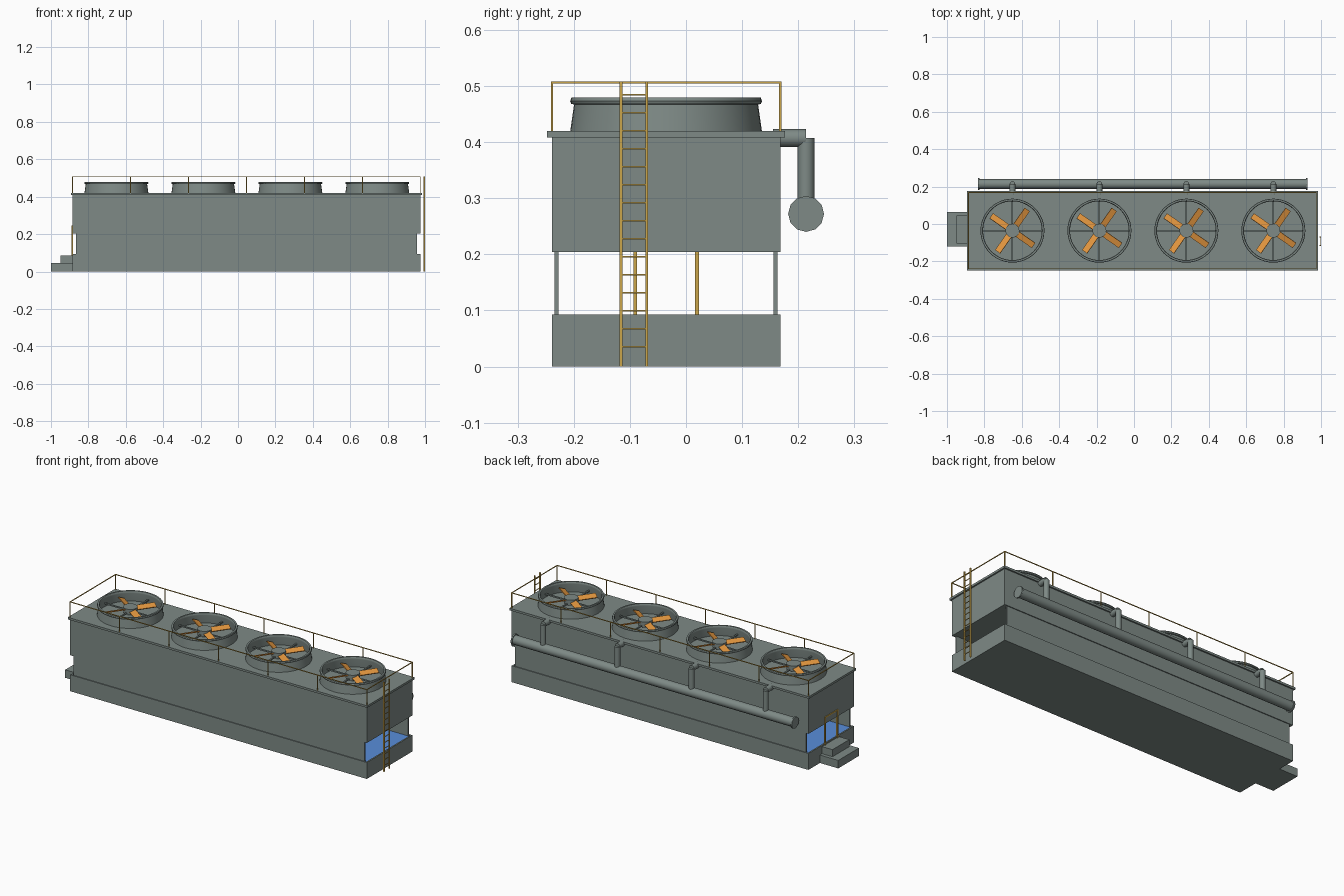
import bpy, bmesh, math
from mathutils import Vector, Matrix

if "Cube" in bpy.data.objects:
    bpy.data.objects.remove(bpy.data.objects["Cube"])


def material(name, rgb):
    m = bpy.data.materials.new(name)
    m.diffuse_color = (*rgb, 1)
    m.use_nodes = True
    m.node_tree.nodes["Principled BSDF"].inputs["Base Color"].default_value = m.diffuse_color
    return m


GREY = material("grey steel", (0.21, 0.255, 0.24))
YELLOW = material("safety yellow", (0.60, 0.38, 0.07))
ORANGE = material("fan orange", (0.78, 0.31, 0.05))
BLUE = material("water blue", (0.10, 0.27, 0.70))


def finish(name, bm, mat, smooth=False):
    me = bpy.data.meshes.new(name)
    bmesh.ops.recalc_face_normals(bm, faces=bm.faces[:])
    bm.to_mesh(me)
    bm.free()
    ob = bpy.data.objects.new(name, me)
    bpy.context.collection.objects.link(ob)
    me.materials.append(mat)
    if smooth:
        bpy.ops.object.select_all(action='DESELECT')
        ob.select_set(True)
        bpy.context.view_layer.objects.active = ob
        bpy.ops.object.shade_smooth_by_angle(angle=math.radians(40))
    return ob


def add_box(bm, x0, x1, y0, y1, z0, z1):
    mid = Vector(((x0 + x1) / 2, (y0 + y1) / 2, (z0 + z1) / 2))
    size = Matrix.Diagonal((x1 - x0, y1 - y0, z1 - z0, 1))
    bmesh.ops.create_cube(bm, size=1, matrix=Matrix.Translation(mid) @ size)


def boxes(name, mat, *dims):
    bm = bmesh.new()
    for d in dims:
        add_box(bm, *d)
    return finish(name, bm, mat)


def tube(name, mat, a, b, r, sides=16):
    a, b = Vector(a), Vector(b)
    rot = (b - a).to_track_quat('Z', 'Y').to_matrix().to_4x4()
    bm = bmesh.new()
    bmesh.ops.create_cone(bm, cap_ends=True, segments=sides, radius1=r, radius2=r,
                          depth=(b - a).length,
                          matrix=Matrix.Translation((a + b) / 2) @ rot)
    return finish(name, bm, mat, sides > 12)


def lathe(name, mat, profile, centre, sides=48):
    # closed (radius, height) profile spun around a vertical axis
    bm = bmesh.new()
    rings = []
    for i in range(sides):
        t = 2 * math.pi * i / sides
        rings.append([bm.verts.new((centre[0] + r * math.cos(t),
                                    centre[1] + r * math.sin(t), z)) for r, z in profile])
    n = len(profile)
    for i in range(sides):
        p, q = rings[i], rings[(i + 1) % sides]
        for j in range(n):
            k = (j + 1) % n
            bm.faces.new((p[j], q[j], q[k], p[k]))
    return finish(name, bm, mat, True)


X0, X1, Y0, Y1 = -0.885, 0.975, -0.239, 0.168
YC = (Y0 + Y1) / 2
FANS = [-0.65, -0.185, 0.28, 0.745]

# Basin with rim and water
boxes("basin", GREY, (X0, X1, Y0, Y1, 0, 0.07),
      (X0, X1, Y0, Y0 + 0.008, 0.07, 0.093), (X0, X1, Y1 - 0.008, Y1, 0.07, 0.093),
      (X0, X0 + 0.008, Y0 + 0.008, Y1 - 0.008, 0.07, 0.093),
      (X1 - 0.008, X1, Y0 + 0.008, Y1 - 0.008, 0.07, 0.093))
boxes("water", BLUE, (X0 + 0.008, X1 - 0.008, Y0 + 0.008, Y1 - 0.008, 0.07, 0.086))

# Side walls of the open tunnel, upper casing and deck
boxes("side_walls", GREY, (-0.867, 0.957, Y0 + 0.005, Y0 + 0.012, 0.088, 0.21),
      (-0.867, 0.957, Y1 - 0.012, Y1 - 0.005, 0.088, 0.21))
boxes("upper_casing", GREY, (X0, X1, Y0, Y1, 0.204, 0.41))
boxes("deck", GREY, (X0 - 0.008, X1 + 0.008, Y0 - 0.009, Y1 + 0.008, 0.408, 0.42))

# Entry steps and door frame
boxes("entry_steps", GREY, (-1.0, X0, -0.12, 0.065, 0, 0.045),
      (-0.95, X0, -0.105, 0.045, 0.045, 0.085))
FX = (X0 - 0.004, X0 + 0.004)
boxes("door_frame", YELLOW, (*FX, -0.094, -0.087, 0.085, 0.245),
      (*FX, 0.016, 0.023, 0.085, 0.245), (*FX, -0.094, 0.023, 0.238, 0.245))

# Fan stacks, hubs, struts and blades
for fx in FANS:
    c = (fx, YC)
    lathe("fan_stack", GREY, [(0.171, 0.418), (0.164, 0.467), (0.169, 0.468), (0.171, 0.473),
                              (0.169, 0.479), (0.160, 0.479), (0.157, 0.474), (0.157, 0.467),
                              (0.163, 0.418)], c)
    boxes("fan_struts", GREY, (fx - 0.16, fx + 0.16, YC - 0.004, YC + 0.004, 0.437, 0.444),
          (fx - 0.004, fx + 0.004, YC - 0.16, YC + 0.16, 0.437, 0.444))
    tube("fan_hub", GREY, (*c, 0.434), (*c, 0.465), 0.037, 24)
    bm = bmesh.new()
    for k in range(4):
        mat = (Matrix.Translation((fx, YC, 0.453)) @ Matrix.Rotation(math.radians(55 + 90 * k), 4, 'Z')
               @ Matrix.Translation((0.085, 0, 0)) @ Matrix.Rotation(math.radians(20), 4, 'X')
               @ Matrix.Diagonal((0.106, 0.034, 0.005, 1)))
        bmesh.ops.create_cube(bm, size=1, matrix=mat)
    finish("fan_blades", bm, ORANGE)

# Railing around the deck
R = 0.002
rail = []
for y in (Y0, Y1):
    rail.append((X0 - R, X1 + R, y - R, y + R, 0.504, 0.508))
    for i in range(7):
        x = X0 + (X1 - X0) * i / 6
        rail.append((x - R, x + R, y - R, y + R, 0.418, 0.506))
for x in (X0, X1):
    rail.append((x - R, x + R, Y0, Y1, 0.504, 0.508))
boxes("railing", YELLOW, *rail)

# Ladder
ladder = [(0.993, 1.0, y - 0.0025, y + 0.0025, 0, 0.508) for y in (-0.116, -0.07)]
for i in range(15):
    z = 0.035 + 0.0321 * i
    ladder.append((0.995, 0.998, -0.116, -0.07, z - 0.0015, z + 0.0015))
boxes("ladder", YELLOW, *ladder)

# Supply pipe with end flanges and a riser for each fan
PY, PZ = 0.214, 0.272
tube("supply_pipe", GREY, (-0.835, PY, PZ), (0.925, PY, PZ), 0.026)
for x in (-0.835, 0.92):
    tube("pipe_flange", GREY, (x, PY, PZ), (x + 0.008, PY, PZ), 0.032, 12)
for fx in FANS:
    tube("riser", GREY, (fx, PY, PZ), (fx, PY, 0.407), 0.015)
    tube("branch_pipe", GREY, (fx, 0.155, 0.407), (fx, PY, 0.407), 0.016)
